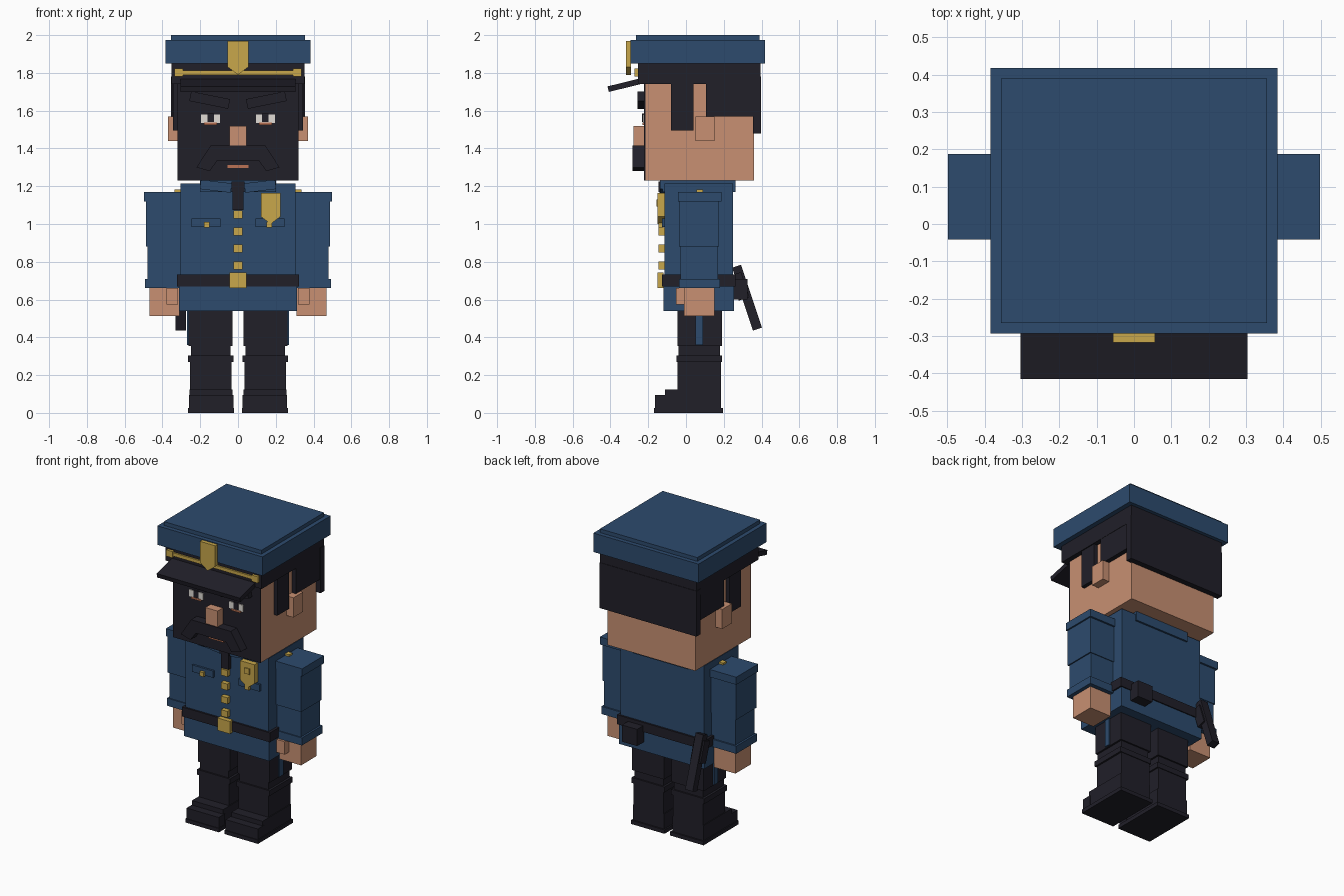
import bpy
import bmesh
from mathutils import Vector

default_cube = bpy.data.objects.get("Cube")
if default_cube:
    bpy.data.objects.remove(default_cube, do_unlink=True)


def material(name, red, green, blue):
    mat = bpy.data.materials.new(name)
    mat.use_nodes = True
    color = (red, green, blue, 1)
    mat.diffuse_color = color
    shader = next(n for n in mat.node_tree.nodes if n.type == "BSDF_PRINCIPLED")
    shader.inputs["Base Color"].default_value = color
    shader.inputs["Roughness"].default_value = 0.9
    return mat


BLUE = material("uniform blue", .026, .07, .155)
DARK = material("near black", .015, .014, .022)
SKIN = material("skin", .58, .28, .17)
LIPS = material("lips", .5, .17, .09)
GOLD = material("gold", .58, .39, .07)
WHITE = material("eye white", .75, .72, .67)


def finish(name, mat, bm, location=(0, 0, 0), tilt=(0, 0, 0)):
    bmesh.ops.recalc_face_normals(bm, faces=bm.faces)
    mesh = bpy.data.meshes.new(name)
    bm.to_mesh(mesh)
    bm.free()
    mesh.materials.append(mat)
    obj = bpy.data.objects.new(name, mesh)
    obj.location = location
    obj.rotation_euler = tilt
    bpy.context.scene.collection.objects.link(obj)
    return obj


def block(name, mat, left, right, front, back, bottom, top, tilt=(0, 0, 0)):
    low, high = Vector((left, front, bottom)), Vector((right, back, top))
    bm = bmesh.new()
    bmesh.ops.create_cube(bm, size=1)
    bmesh.ops.scale(bm, vec=high - low, verts=bm.verts)
    return finish(name, mat, bm, (low + high) / 2, tilt)


def wide(name, mat, half, front, back, bottom, top, tilt=(0, 0, 0)):
    return block(name, mat, -half, half, front, back, bottom, top, tilt)


def pair(name, mat, inner, outer, front, back, bottom, top, roll=0):
    block("left_" + name, mat, inner, outer, front, back, bottom, top, (0, roll, 0))
    block("right_" + name, mat, -outer, -inner, front, back, bottom, top, (0, -roll, 0))


def prism(name, mat, outline, front, back):
    bm = bmesh.new()
    face = bm.faces.new([bm.verts.new((x, front, z)) for x, z in outline])
    extruded = bmesh.ops.extrude_face_region(bm, geom=[face])["geom"]
    verts = [v for v in extruded if isinstance(v, bmesh.types.BMVert)]
    bmesh.ops.translate(bm, vec=(0, back - front, 0), verts=verts)
    return finish(name, mat, bm)


def shield(name, x, half, bottom, top, front, back):
    shoulder = bottom + half * .75
    outline = [(x - half, top), (x - half, shoulder), (x, bottom),
               (x + half, shoulder), (x + half, top)]
    return prism(name, GOLD, outline, front, back)


# Boots and trousers
pair("sole", DARK, inner=.02, outer=.265, front=-.17, back=.195, bottom=0, top=.025)
pair("toe_cap", DARK, inner=.025, outer=.26, front=-.165, back=-.1, bottom=.02, top=.095)
pair("boot_foot", DARK, inner=.03, outer=.258, front=-.112, back=.185, bottom=.02, top=.125)
pair("boot_shaft", DARK, inner=.035, outer=.253, front=-.045, back=.185, bottom=.02, top=.28)
pair("boot_cuff", DARK, inner=.025, outer=.265, front=-.05, back=.19, bottom=.27, top=.305)
pair("shin", DARK, inner=.04, outer=.25, front=-.04, back=.18, bottom=.3, top=.36)
pair("trouser_leg", DARK, inner=.028, outer=.262, front=-.045, back=.19, bottom=.355, top=.56)
pair("trouser_stripe", BLUE, inner=.26, outer=.27, front=.05, back=.09, bottom=.36, top=.55)

# Jacket and belt
wide("jacket_skirt", BLUE, half=.312, front=-.12, back=.255, bottom=.54, top=.68)
wide("jacket", BLUE, half=.305, front=-.115, back=.25, bottom=.67, top=1.215)
wide("collar", BLUE, half=.2, front=-.125, back=.262, bottom=1.17, top=1.235)
pair("lapel", BLUE, inner=.035, outer=.2, front=-.138, back=-.11, bottom=1.175, top=1.225, roll=-.12)
wide("belt", DARK, half=.322, front=-.127, back=.262, bottom=.67, top=.732)
wide("buckle", GOLD, half=.045, front=-.15, back=-.12, bottom=.66, top=.742)
wide("tie_knot", DARK, half=.034, front=-.146, back=-.11, bottom=1.17, top=1.225)
wide("tie", DARK, half=.028, front=-.14, back=-.11, bottom=1.075, top=1.18)
for i in range(4):
    z = .78 + i * .09
    wide(f"jacket_button_{i}", GOLD, .023, -.145, -.11, z - .021, z + .021)
pair("pocket_flap", BLUE, inner=.093, outer=.247, front=-.128, back=-.11, bottom=.985, top=1.03)
pair("pocket_button", GOLD, inner=.15, outer=.18, front=-.145, back=-.12, bottom=.982, top=1.01)
shield("chest_badge", .173, .052, bottom=1.0, top=1.165, front=-.15, back=-.11)
block("chest_badge_boss", GOLD, .155, .192, front=-.157, back=-.145, bottom=1.093, top=1.13)

# Pouch and baton hung from the back of the belt
block("belt_pouch", DARK, .13, .24, front=.25, back=.325, bottom=.6, top=.71)
swing = (.32, 0, 0)
block("baton_grip", DARK, -.34, -.265, front=.255, back=.315, bottom=.6, top=.74, tilt=swing)
block("baton", DARK, -.33, -.275, front=.298, back=.348, bottom=.435, top=.785, tilt=swing)

# Arms and hands
pair("upper_sleeve", BLUE, inner=.3, outer=.488, front=-.037, back=.175, bottom=.88, top=1.13)
pair("lower_sleeve", BLUE, inner=.3, outer=.48, front=-.03, back=.17, bottom=.7, top=.89)
pair("shoulder", BLUE, inner=.295, outer=.498, front=-.042, back=.187, bottom=1.12, top=1.17)
pair("shoulder_button", GOLD, inner=.305, outer=.335, front=.055, back=.09, bottom=1.165, top=1.182)
pair("cuff", BLUE, inner=.3, outer=.493, front=-.037, back=.18, bottom=.66, top=.71)
pair("hand", SKIN, inner=.31, outer=.468, front=-.01, back=.152, bottom=.512, top=.67)
pair("thumb", SKIN, inner=.318, outer=.378, front=-.052, back=0, bottom=.575, top=.66)

# Head, hair and ears
wide("head", SKIN, half=.32, front=-.215, back=.36, bottom=1.23, top=1.8)
wide("dark_face", DARK, half=.32, front=-.222, back=-.214, bottom=1.23, top=1.8)
pair("ear", SKIN, inner=.31, outer=.37, front=.05, back=.15, bottom=1.44, top=1.57)
pair("sideburn", DARK, inner=.31, outer=.345, front=-.08, back=.04, bottom=1.495, top=1.8)
pair("side_hair_notch", DARK, inner=.31, outer=.35, front=.105, back=.37, bottom=1.57, top=1.8)
wide("back_hair", DARK, half=.355, front=.355, back=.397, bottom=1.48, top=1.78)

# Face
pair("eye", WHITE, inner=.095, outer=.197, front=-.228, back=-.22, bottom=1.535, top=1.58)
pair("pupil", DARK, inner=.128, outer=.162, front=-.232, back=-.22, bottom=1.54, top=1.585)
pair("lower_lid", LIPS, inner=.11, outer=.18, front=-.231, back=-.22, bottom=1.525, top=1.537)
pair("eyebrow", DARK, inner=.045, outer=.255, front=-.258, back=-.22, bottom=1.63, top=1.682, roll=-.2)
wide("nose", SKIN, half=.045, front=-.277, back=-.22, bottom=1.41, top=1.52)
wide("mouth", LIPS, half=.055, front=-.229, back=-.22, bottom=1.296, top=1.312)
half_moustache = [(.145, 1.415), (.22, 1.3), (.15, 1.28), (.11, 1.335)]
outline = half_moustache + [(-x, z) for x, z in reversed(half_moustache)]
prism("moustache", DARK, outline, front=-.283, back=-.22)

# Peaked cap
wide("cap_band", DARK, half=.352, front=-.255, back=.394, bottom=1.74, top=1.86)
wide("cap_visor", DARK, half=.304, front=-.415, back=-.22, bottom=1.722, top=1.752, tilt=(.24, 0, 0))
wide("cap_crown", BLUE, half=.384, front=-.293, back=.418, bottom=1.85, top=1.975)
wide("cap_top", BLUE, half=.356, front=-.265, back=.39, bottom=1.97, top=2)
wide("cap_cord", GOLD, half=.3, front=-.266, back=-.25, bottom=1.79, top=1.812)
pair("cord_button", GOLD, inner=.29, outer=.335, front=-.272, back=-.25, bottom=1.78, top=1.822)
shield("cap_badge", 0, .056, bottom=1.79, top=1.97, front=-.318, back=-.29)
